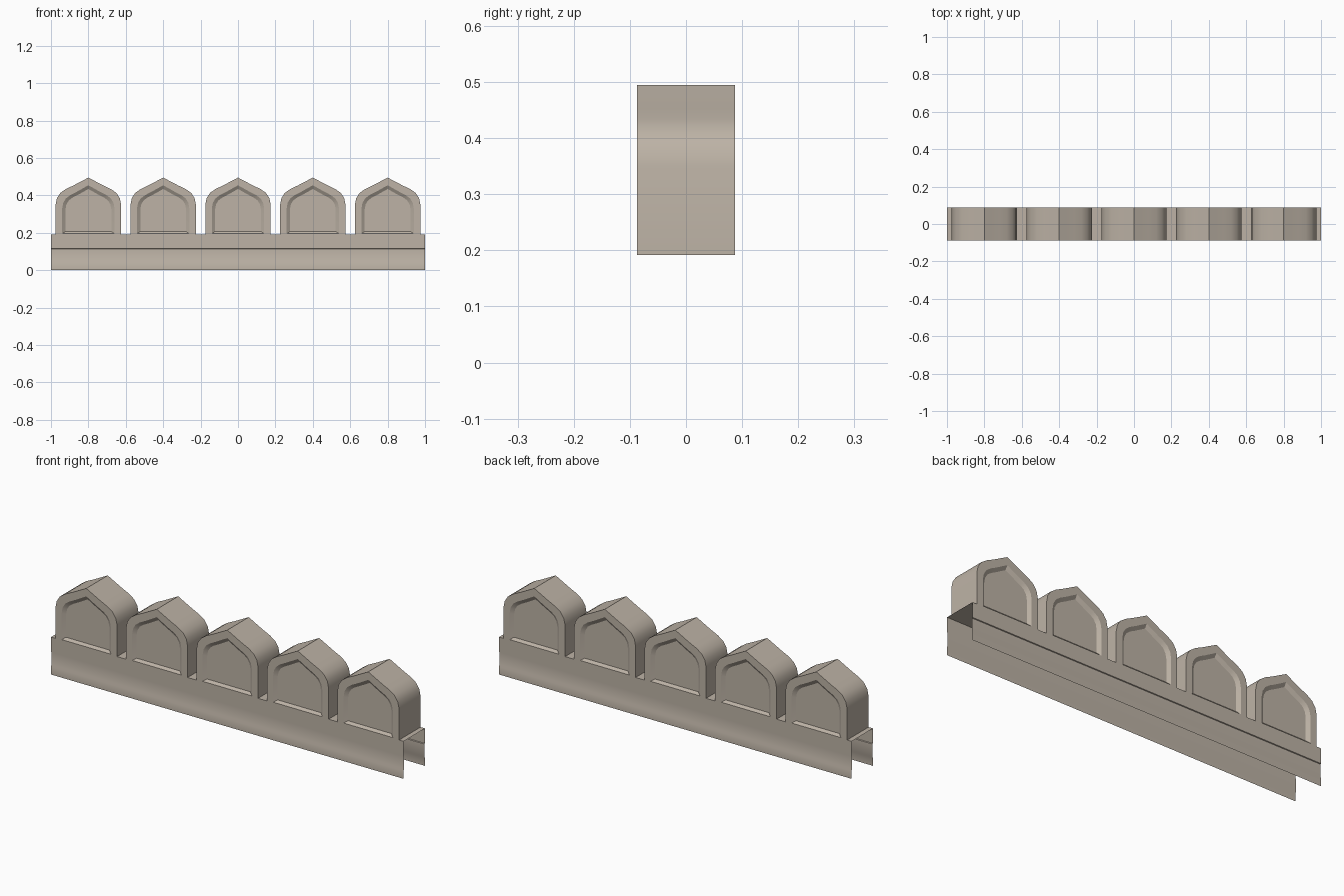
import bpy, bmesh, math

cube = bpy.data.objects.get("Cube")
if cube:
    bpy.data.objects.remove(cube, do_unlink=True)

DEPTH = 0.087     # half thickness of the wall
LEDGE = 0.192     # height of the ledge the merlons stand on
RECESS = 0.012    # depth of the sunken panels

stone = bpy.data.materials.new("warm_grey_stone")
stone.use_nodes = True
colour = (0.51, 0.45, 0.38, 1)
stone.diffuse_color = colour
stone.node_tree.nodes["Principled BSDF"].inputs["Base Color"].default_value = colour


def finish(bm, name):
    mesh = bpy.data.meshes.new(name)
    bm.to_mesh(mesh)
    bm.free()
    mesh.materials.append(stone)
    obj = bpy.data.objects.new(name, mesh)
    bpy.context.collection.objects.link(obj)
    bpy.ops.object.select_all(action='DESELECT')
    obj.select_set(True)
    bpy.context.view_layer.objects.active = obj
    bpy.ops.object.shade_smooth_by_angle(angle=math.radians(30))
    return obj


# Base: open channel with a moulded front and back, swept along x
side = [(-DEPTH, 0), (-DEPTH, 0.04), (-DEPTH + 0.004, 0.05),
        (-DEPTH + 0.004, 0.113), (-DEPTH, 0.115), (-DEPTH, LEDGE)]
profile = side + [(-y, z) for y, z in reversed(side)]
bm = bmesh.new()
rows = [[bm.verts.new((x, y, z)) for x in (-1, 1)] for y, z in profile]
for a, b in zip(rows, rows[1:]):
    bm.faces.new((a[0], a[1], b[1], b[0]))
finish(bm, "base_channel")

# Merlon outline: right half of a pointed arch, mirrored to the left
half = [(0.175, LEDGE), (0.175, 0.35), (0.168, 0.385), (0.15, 0.413),
        (0.12, 0.434), (0.08, 0.453), (0.04, 0.474)]
arch = half + [(0, 0.495)] + [(-x, z) for x, z in reversed(half)]


def arch_loop(bm, y, sx=1, sz=1, lift=0):
    return [bm.verts.new((x * sx, y, LEDGE + lift + (z - LEDGE) * sz)) for x, z in arch]


def make_merlon(name, x):
    bm = bmesh.new()
    panel = dict(sx=0.7, sz=0.75, lift=0.015)
    opening = dict(sx=0.8, sz=0.855, lift=0.003)
    loops = [arch_loop(bm, -DEPTH + RECESS, **panel),
             arch_loop(bm, -DEPTH, **opening),
             arch_loop(bm, -DEPTH),
             arch_loop(bm, DEPTH),
             arch_loop(bm, DEPTH, **opening),
             arch_loop(bm, DEPTH - RECESS, **panel)]
    for a, b in zip(loops, loops[1:]):
        for i in range(len(a)):
            j = (i + 1) % len(a)
            bm.faces.new((a[i], a[j], b[j], b[i]))
    bm.faces.new(loops[0])
    bm.faces.new(loops[-1])
    bmesh.ops.recalc_face_normals(bm, faces=bm.faces)
    # The underside rests on the ledge, so it stays open
    under = [f for f in bm.faces if all(v.co.z < LEDGE + 0.001 for v in f.verts)]
    bmesh.ops.delete(bm, geom=under, context='FACES_ONLY')
    finish(bm, name).location.x = x


for n in range(5):
    make_merlon(f"merlon_{n + 1}", (n - 2) * 0.4)
